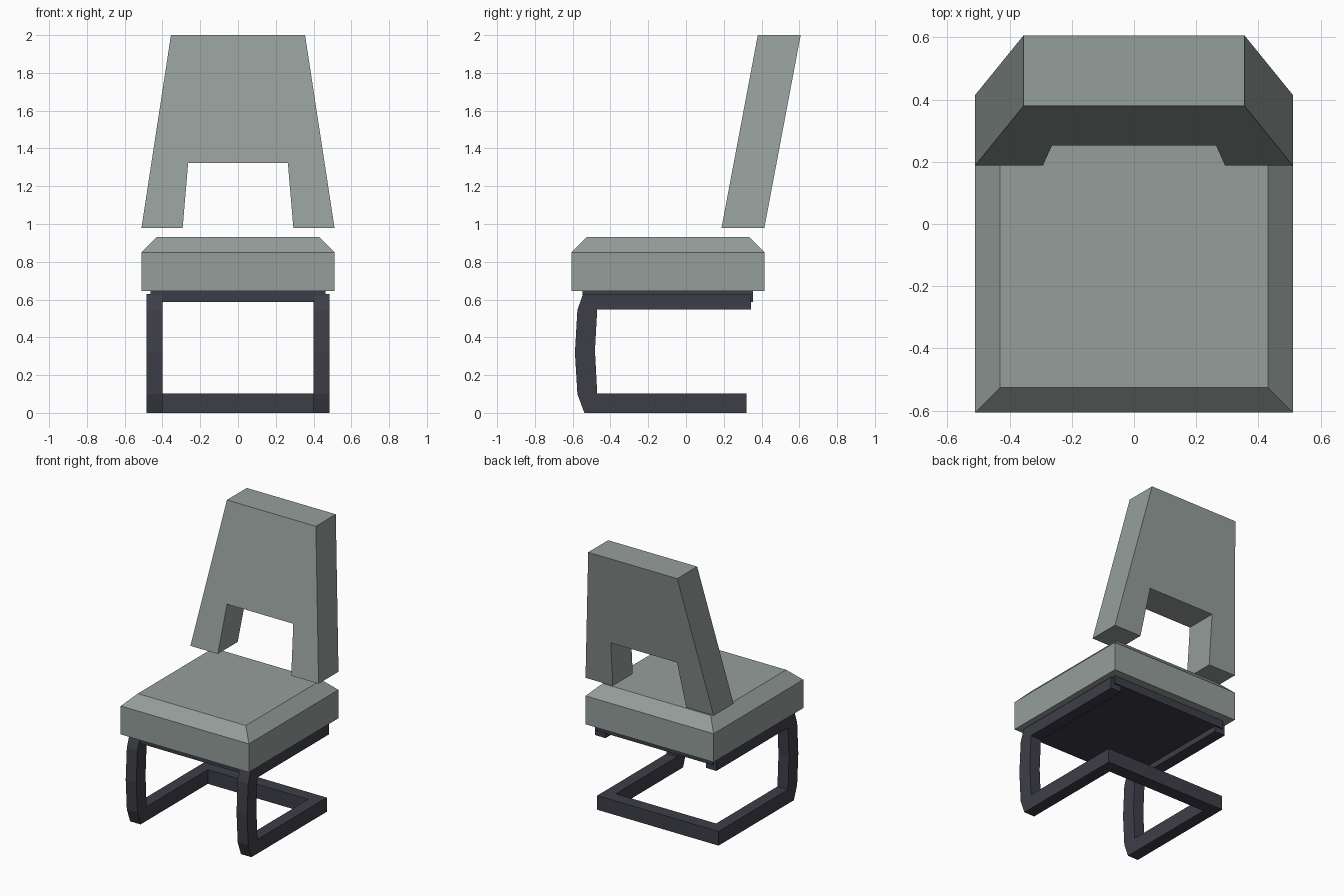
import bpy, bmesh
from mathutils import Vector

if "Cube" in bpy.data.objects:
    bpy.data.objects.remove(bpy.data.objects["Cube"])


def material(name, rgb):
    m = bpy.data.materials.new(name)
    m.diffuse_color = (*rgb, 1)
    m.use_nodes = True
    m.node_tree.nodes["Principled BSDF"].inputs["Base Color"].default_value = m.diffuse_color
    return m


fabric = material("grey green fabric", (0.30, 0.345, 0.33))
metal = material("dark metal", (0.048, 0.048, 0.066))


def finish(bm, name, mat):
    bmesh.ops.recalc_face_normals(bm, faces=bm.faces)
    me = bpy.data.meshes.new(name)
    bm.to_mesh(me)
    bm.free()
    me.materials.append(mat)
    ob = bpy.data.objects.new(name, me)
    bpy.context.collection.objects.link(ob)
    return ob


def prism(name, points, offset, mat):
    """Extrude a closed outline of 3D points along an offset."""
    bm = bmesh.new()
    face = bm.faces.new([bm.verts.new(p) for p in points])
    ext = bmesh.ops.extrude_face_region(bm, geom=[face], use_keep_orig=True)
    verts = [g for g in ext["geom"] if isinstance(g, bmesh.types.BMVert)]
    bmesh.ops.translate(bm, verts=verts, vec=Vector(offset))
    return finish(bm, name, mat)


def box(name, x, y0, y1, z0, z1, mat):
    return prism(name, [(-x, y0, z0), (x, y0, z0), (x, y1, z0), (-x, y1, z0)],
                 (0, 0, z1 - z0), mat)


# Seat cushion: box with a chamfered top
bm = bmesh.new()
rings = [(0, 0.645), (0, 0.85), (0.08, 0.93)]
loops = []
for inset, z in rings:
    x, y0, y1 = 0.511 - inset, -0.606 + inset, 0.415 - inset
    loops.append([bm.verts.new(p) for p in
                  ((-x, y0, z), (x, y0, z), (x, y1, z), (-x, y1, z))])
for a, b in zip(loops, loops[1:]):
    for i in range(4):
        j = (i + 1) % 4
        bm.faces.new((a[i], a[j], b[j], b[i]))
bm.faces.new(loops[0])
bm.faces.new(loops[-1])
finish(bm, "seat_cushion", fabric)

# Leaning backrest with a cut-out between its two feet
half = [(0.355, 2.0), (0.511, 0.98), (0.293, 0.98), (0.264, 1.322)]
outline = half + [(-x, z) for x, z in reversed(half)]
lean = (0.38 - 0.188) / (2.0 - 0.98)
prism("backrest", [(x, 0.188 + (z - 0.98) * lean, z) for x, z in outline],
      (0, 0.227, 0), fabric)

# Plate under the seat
box("seat_plate", 0.462, -0.548, 0.355, 0.588, 0.645, metal)

# C-shaped side frames
side = [(0.32, 0), (-0.538, 0), (-0.575, 0.1), (-0.588, 0.32), (-0.575, 0.545),
        (-0.545, 0.63), (0.345, 0.63), (0.345, 0.548), (-0.47, 0.548),
        (-0.482, 0.33), (-0.47, 0.102), (0.32, 0.102)]
for s, label in ((-1, "left"), (1, "right")):
    prism(f"{label}_frame", [(s * 0.4, y, z) for y, z in side],
          (s * 0.084, 0, 0), metal)

# Rear floor bar joining the frames
box("rear_floor_bar", 0.4, 0.228, 0.32, 0, 0.102, metal)
